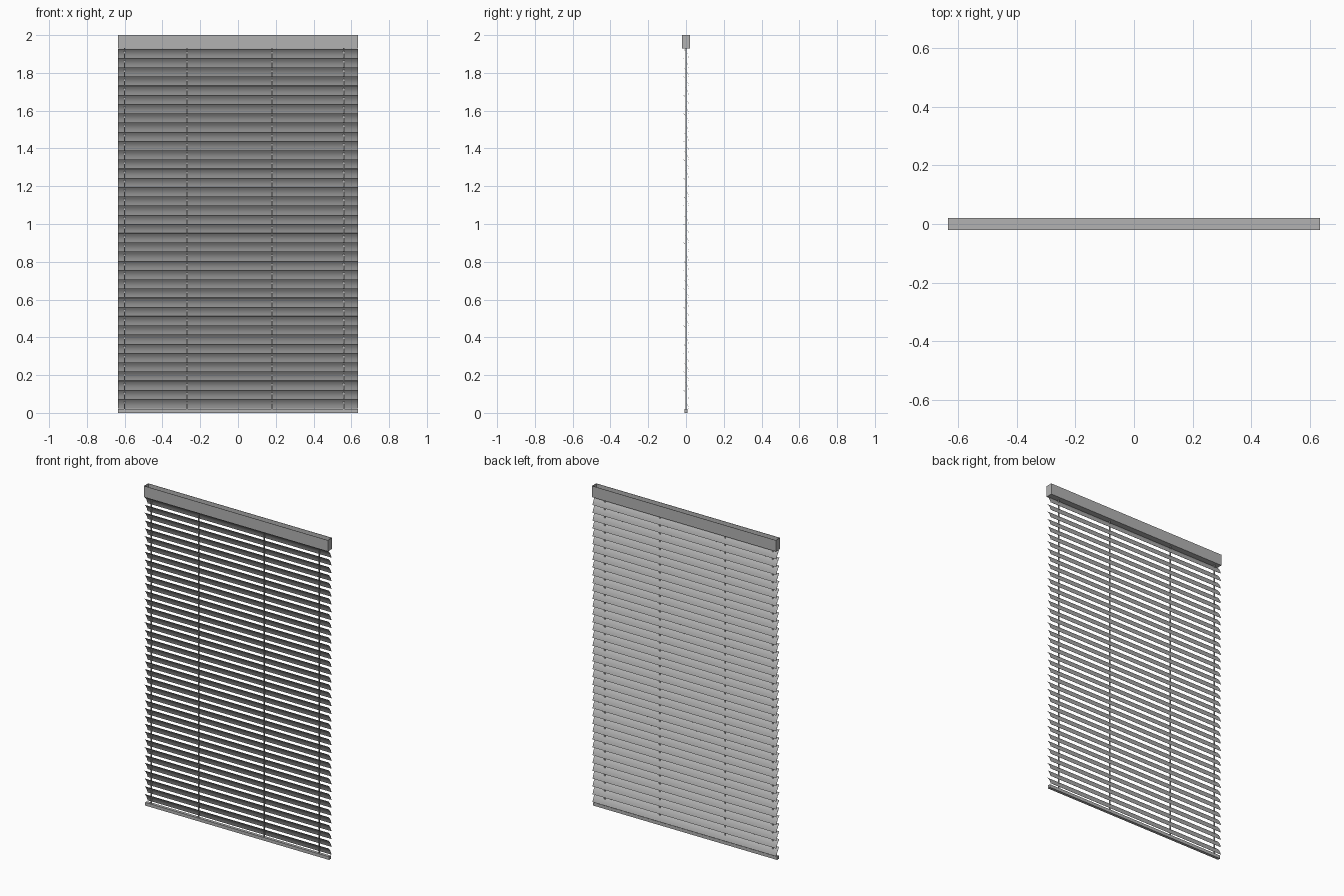
import bpy, bmesh, math
from mathutils import Vector

cube = bpy.data.objects.get("Cube")
if cube:
    bpy.data.objects.remove(cube)

HALF_W = 0.635
SLATS = 39
PITCH = 0.0488
TOP = 1.927

grey = bpy.data.materials.new("painted_grey")
grey.use_nodes = True
grey.diffuse_color = (0.45, 0.45, 0.45, 1)
grey.node_tree.nodes["Principled BSDF"].inputs["Base Color"].default_value = (0.45, 0.45, 0.45, 1)


def finish(name, bm):
    bmesh.ops.recalc_face_normals(bm, faces=bm.faces)
    mesh = bpy.data.meshes.new(name)
    bm.to_mesh(mesh)
    bm.free()
    mesh.materials.append(grey)
    obj = bpy.data.objects.new(name, mesh)
    bpy.context.collection.objects.link(obj)
    return obj


def box(name, low, high):
    bm = bmesh.new()
    bmesh.ops.create_cube(bm, size=1)
    low, high = Vector(low), Vector(high)
    for v in bm.verts:
        v.co = (low + high) / 2 + v.co * (high - low)
    return finish(name, bm)


def extrude_profile(name, points, half):
    """Sweep a closed y-z outline along x."""
    bm = bmesh.new()
    face = bm.faces.new([bm.verts.new((-half, y, z)) for y, z in points])
    swept = bmesh.ops.extrude_face_region(bm, geom=[face], use_keep_orig=True)["geom"]
    bmesh.ops.translate(bm, vec=(2 * half, 0, 0),
                        verts=[g for g in swept if isinstance(g, bmesh.types.BMVert)])
    return finish(name, bm)


# Head rail: a channel open at the top, closed by end caps
F, B, Z0, Z1, T = -0.021, 0.021, 1.93, 2.0, 0.002
extrude_profile("head_rail", [(F, Z1), (F, Z0), (B, Z0), (B, Z1),
                              (B - T, Z1), (B - T, Z0 + T), (F + T, Z0 + T), (F + T, Z1)],
                HALF_W - T)
for side, x in (("right", -HALF_W), ("left", HALF_W - T)):
    box(side + "_end_cap", (x, F, Z0), (x + T, B, Z1))

# Slats: one thin crowned strip, front edge high, repeated downwards
front, back = Vector((-0.013, TOP)), Vector((0.015, TOP - 0.0485))
chord = back - front
normal = Vector((-chord.y, chord.x)).normalized()
STEPS = 8


def crowned(offset):
    return [front + chord * i / STEPS
            + normal * (0.004 * math.sin(math.pi * i / STEPS) + offset)
            for i in range(STEPS + 1)]


slats = extrude_profile("slats", crowned(0.0004) + crowned(-0.0004)[::-1], HALF_W)
array = slats.modifiers.new("rows", 'ARRAY')
array.count = SLATS
array.use_relative_offset = False
array.use_constant_offset = True
array.constant_offset_displace = (0, 0, -PITCH)
bpy.context.view_layer.objects.active = slats
slats.select_set(True)
bpy.ops.object.shade_smooth_by_angle(angle=math.radians(35))
slats.select_set(False)

# Bottom rail
box("bottom_rail", (-HALF_W, -0.009, 0), (HALF_W, 0.009, 0.02))

# Lift cords threaded through the slats
for i, x in enumerate((-0.6, -0.27, 0.18, 0.56)):
    box("cord_%d" % (i + 1), (x - 0.003, -0.003, 0.015), (x + 0.003, 0.003, Z0 + T))
